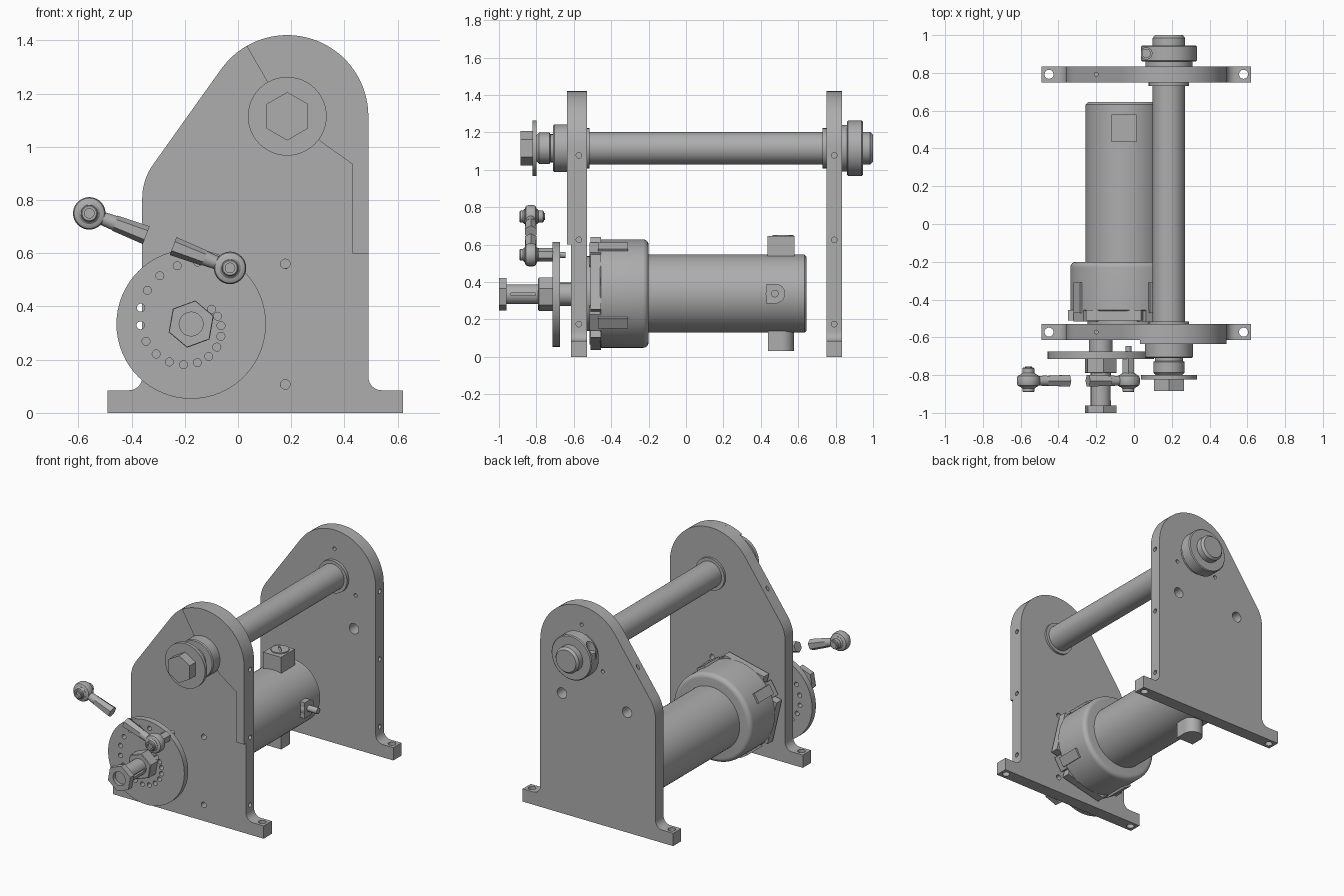
import bpy, bmesh, math
from mathutils import Matrix, Vector

cube = bpy.data.objects.get("Cube")
if cube:
    bpy.data.objects.remove(cube)

metal = bpy.data.materials.new("machined grey")
metal.use_nodes = True
GREY = (0.42, 0.42, 0.42, 1)
metal.diffuse_color = GREY
metal.node_tree.nodes["Principled BSDF"].inputs["Base Color"].default_value = GREY


def finish(name, bm):
    bmesh.ops.recalc_face_normals(bm, faces=bm.faces)
    mesh = bpy.data.meshes.new(name)
    bm.to_mesh(mesh)
    bm.free()
    ob = bpy.data.objects.new(name, mesh)
    bpy.context.collection.objects.link(ob)
    mesh.materials.append(metal)
    smooth(ob)
    return ob


def smooth(ob):
    bpy.ops.object.select_all(action="DESELECT")
    ob.select_set(True)
    bpy.context.view_layer.objects.active = ob
    bpy.ops.object.shade_smooth_by_angle(angle=math.radians(32))


def lathe(name, x, z, profile, sides=48, turn=0):
    """Turn (radius, y) points about an axis parallel to y."""
    bm = bmesh.new()
    rings = []
    for r, y in profile:
        angles = [math.radians(turn) + math.tau * i / sides for i in range(sides)]
        rings.append([bm.verts.new((x + r * math.cos(a), y, z + r * math.sin(a))) for a in angles])
    for a, b in zip(rings, rings[1:]):
        for i in range(sides):
            j = (i + 1) % sides
            bm.faces.new((a[i], a[j], b[j], b[i]))
    bm.faces.new(rings[0])
    bm.faces.new(rings[-1])
    return finish(name, bm)


def rod(name, x, z, r, y0, y1, sides=48, turn=0, c=0.0):
    """Plain cylinder or prism along y, with optional chamfers c."""
    pts = [(r - c, y0), (r, y0 + c), (r, y1 - c), (r - c, y1)] if c else [(r, y0), (r, y1)]
    return lathe(name, x, z, pts, sides, turn)


def box(name, centre, size, angle=0):
    bm = bmesh.new()
    m = Matrix.Translation(centre) @ Matrix.Rotation(math.radians(-angle), 4, "Y") @ Matrix.Diagonal((*size, 1))
    bmesh.ops.create_cube(bm, size=1, matrix=m)
    return finish(name, bm)


def add_pin(bm, start, end, r, r2=None, sides=20):
    start, end = Vector(start), Vector(end)
    d = end - start
    m = Matrix.Translation((start + end) / 2) @ d.to_track_quat("Z", "Y").to_matrix().to_4x4()
    bmesh.ops.create_cone(bm, cap_ends=True, segments=sides, radius1=r,
                          radius2=r if r2 is None else r2, depth=d.length, matrix=m)


def pin(name, start, end, r, r2=None, sides=32):
    bm = bmesh.new()
    add_pin(bm, start, end, r, r2, sides)
    return finish(name, bm)


def drill(ob, holes):
    """Cut round holes given as (start, end, radius)."""
    bm = bmesh.new()
    for start, end, r in holes:
        add_pin(bm, start, end, r)
    cut(ob, finish("drill_cutter", bm))


def cut(ob, cutter):
    cutter.hide_render = True
    mod = ob.modifiers.new("cut", "BOOLEAN")
    mod.operation, mod.solver, mod.object = "DIFFERENCE", "EXACT", cutter
    smooth(ob)
    bpy.ops.object.modifier_apply(modifier=mod.name)
    bpy.data.objects.remove(cutter)
    smooth(ob)


def arc(cx, cz, r, a0, a1, n):
    angles = [math.radians(a0 + (a1 - a0) * i / n) for i in range(n + 1)]
    return [(cx + r * math.cos(a), cz + r * math.sin(a)) for a in angles]


def slab(name, outline, y0, y1):
    bm = bmesh.new()
    face = bm.faces.new([bm.verts.new((x, y0, z)) for x, z in outline])
    ext = bmesh.ops.extrude_face_region(bm, geom=[face])
    moved = [v for v in ext["geom"] if isinstance(v, bmesh.types.BMVert)]
    bmesh.ops.translate(bm, vec=(0, y1 - y0, 0), verts=moved)
    return finish(name, bm)


# Side plates with feet and drilled holes
SX, SZ = 0.185, 1.115      # roller shaft axis
OX, OZ = -0.176, 0.334     # output shaft axis
MX, MZ = -0.047, 0.338     # motor axis
outline = ([(-0.49, 0), (-0.49, 0.085)] + arc(-0.41, 0.135, 0.05, 270, 360, 8)
           + arc(-0.14, 0.806, 0.22, 180, 144.4, 10) + arc(SX, SZ, 0.305, 144.4, 0, 36)
           + arc(0.54, 0.135, 0.05, 180, 270, 8) + [(0.62, 0.085), (0.62, 0)])
for name, y0, y1 in (("front_plate", -0.615, -0.53), ("back_plate", 0.75, 0.835)):
    plate = slab(name, outline, y0, y1)
    ym = (y0 + y1) / 2
    holes = [((x, ym, -0.05), (x, ym, 0.15), 0.024) for x in (-0.45, 0.58)]
    holes += [((0.44, ym, z), (0.55, ym, z), 0.015) for z in (0.175, 0.625, 1.077)]
    holes.append(((-0.2, ym, 1.0), (-0.2, ym, 1.2), 0.01))
    if name == "front_plate":
        through = [(0.178, 0.56, 0.018), (0.178, 0.107, 0.018)]
    else:
        through = [(0.33, 0.8, 0.035), (-0.15, 0.8, 0.035)]
        through += [(x, z, 0.012) for x, z in arc(SX, SZ, 0.18, 90, 330, 2)]
    holes += [((x, y0 - 0.05, z), (x, y1 + 0.05, z), r) for x, z, r in through]
    drill(plate, holes)

# Raised facing on the front plate
slab("front_plate_facing", arc(SX, SZ, 0.305, 120, 0, 30)
     + [(0.49, 0.6), (0.43, 0.6), (0.43, 0.935), (0.31, 1.02)]
     + arc(SX, SZ, 0.11, -30, 120, 16), -0.635, -0.61)

# Roller shaft with bearings, washer, bolt and clamp collar
lathe("roller_shaft", SX, SZ, [(0.07, -0.8), (0.083, -0.787), (0.083, -0.73), (0.075, -0.725),
                               (0.075, -0.71), (0.086, -0.71), (0.086, 0.985), (0.073, 1.0)])
rod("front_bearing", SX, SZ, 0.127, -0.71, -0.6, c=0.006)
rod("front_inner_bushing", SX, SZ, 0.107, -0.54, -0.515)
rod("back_inner_bushing", SX, SZ, 0.107, 0.73, 0.76)
rod("back_outer_bushing", SX, SZ, 0.125, 0.83, 0.86)
collar = rod("clamp_collar", SX, SZ, 0.148, 0.86, 0.945, c=0.006)
drill(collar, [((0.065, 0.903, 1.13), (0.065, 0.903, 1.35), 0.03)])
pin("clamp_screw", (0.065, 0.903, 1.1), (0.065, 0.903, 1.17), 0.024)
rod("end_washer", SX, SZ, 0.148, -0.822, -0.8)
rod("end_bolt_head", SX, SZ, 0.091, -0.885, -0.82, 6, 90)

# Motor body with terminals
rod("motor_body", MX, MZ, 0.209, -0.25, 0.645, 64, c=0.012)
for name, z0, z1 in (("top_terminal", 0.5, 0.645), ("bottom_terminal", 0.03, 0.18)):
    lower = name == "bottom_terminal"
    if lower:
        box(name, (MX - 0.006, 0.475, (z0 + z1) / 2), (0.13, 0.075, z1 - z0))
        pin("bottom_terminal_round", (MX - 0.006, 0.512, z0), (MX - 0.006, 0.512, z1), 0.065)
    else:
        box(name, (MX - 0.006, 0.507, (z0 + z1) / 2), (0.132, 0.145, z1 - z0))
        cap = pin("top_terminal_cap", (MX - 0.006, 0.518, 0.6), (MX - 0.006, 0.518, 0.652), 0.056)
        bm = bmesh.new()
        turn = Matrix.Translation((MX - 0.006, 0.518, 0.652)) @ Matrix.Rotation(-0.8, 4, "Z")
        bmesh.ops.create_cube(bm, size=1, matrix=turn @ Matrix.Diagonal((0.07, 0.012, 0.012, 1)))
        cut(cap, finish("slot_cutter", bm))
box("side_terminal", (0.15, 0.46, MZ), (0.08, 0.06, 0.105))
pin("side_terminal_round", (0.11, 0.478, MZ), (0.19, 0.478, MZ), 0.052)
pin("side_terminal_stud", (0.15, 0.475, MZ), (0.26, 0.475, MZ), 0.02)

# Gearbox with rounded rear edge, mounting flange and lugs
rear_edge = [(0.26 + x, -0.23 + y) for x, y in arc(0, 0, 0.03, 0, 90, 6)]
lathe("gearbox_housing", MX, MZ, [(0.285, -0.46), (0.29, -0.455)] + rear_edge, 64)
rod("gearbox_front", MX, MZ, 0.25, -0.5, -0.45, 64, c=0.006)
rod("gearbox_pilot", MX, MZ, 0.2, -0.535, -0.49)
for k in range(4):
    for name, deg, radius, y, size in (
            ("gearbox_lug", 58, 0.262, -0.39, (0.08, 0.16, 0.065)),
            ("gearbox_ear", 58, 0.245, -0.485, (0.09, 0.06, 0.1)),
            ("gearbox_flange_bar", 103, 0.25, -0.483, (0.05, 0.055, 0.3))):
        a = math.radians(deg + 90 * k)
        box(f"{name}_{k + 1}", (MX + radius * math.cos(a), y, MZ + radius * math.sin(a)),
            size, deg + 90 * k)

# Output shaft, crank disc and nuts
shaft = rod("output_shaft", OX, OZ, 0.053, -0.97, -0.7)
cut(shaft, box("key_cutter", (OX + 0.053, -0.87, OZ), (0.03, 0.13, 0.014)))
rod("output_hub", OX, OZ, 0.062, -0.7, -0.5)
head = rod("output_hex_end", OX, OZ, 0.088, -1.0, -0.96, 6, 80)
drill(head, [((OX, -1.05, OZ), (OX, -0.975, OZ), 0.045)])
rod("output_hex_nut", OX, OZ, 0.09, -0.79, -0.71, 6, 80, c=0.004)
disc = rod("crank_disc", OX, OZ, 0.281, -0.715, -0.675, 64)
spiral = []
for i in range(17):
    a, r = math.radians(84 + 19.5 * i), 0.234 - 0.0087 * i
    x, z = OX + r * math.cos(a), OZ + r * math.sin(a)
    spiral.append(((x, -0.76, z), (x, -0.63, z), 0.015))
drill(disc, spiral)

# Two rod ends of the linkage, each with eye, ball, stud and shank
ends = (("outer_rod_end", -0.559, 0.75, -0.345, 0.668), ("crank_rod_end", -0.03, 0.545, -0.244, 0.627))
for name, ex, ez, tx, tz in ends:
    eye, tip = Vector((ex, -0.83, ez)), Vector((tx, -0.83, tz))
    mid = eye.lerp(tip, 0.45)
    lathe(name + "_eye", ex, ez, [(0.045, -0.862), (0.057, -0.855), (0.061, -0.843),
                                  (0.061, -0.817), (0.057, -0.805), (0.045, -0.798)])
    rod(name + "_ball", ex, ez, 0.04, -0.872, -0.788, c=0.008)
    screw = rod(name + "_screw", ex, ez, 0.031, -0.89, -0.76, c=0.004)
    drill(screw, [((ex, -0.92, ez), (ex, -0.875, ez), 0.018)])
    pin(name + "_neck", eye.lerp(tip, 0.15), mid, 0.024, 0.028)
    pin(name + "_shank", mid, tip, 0.03, 0.036, 6)
rod("outer_rod_end_stud", -0.559, 0.75, 0.018, -0.8, -0.755)
rod("crank_stud_spacer", -0.03, 0.545, 0.036, -0.8, -0.71, 6, 90)
rod("crank_stud", -0.03, 0.545, 0.016, -0.72, -0.645)
